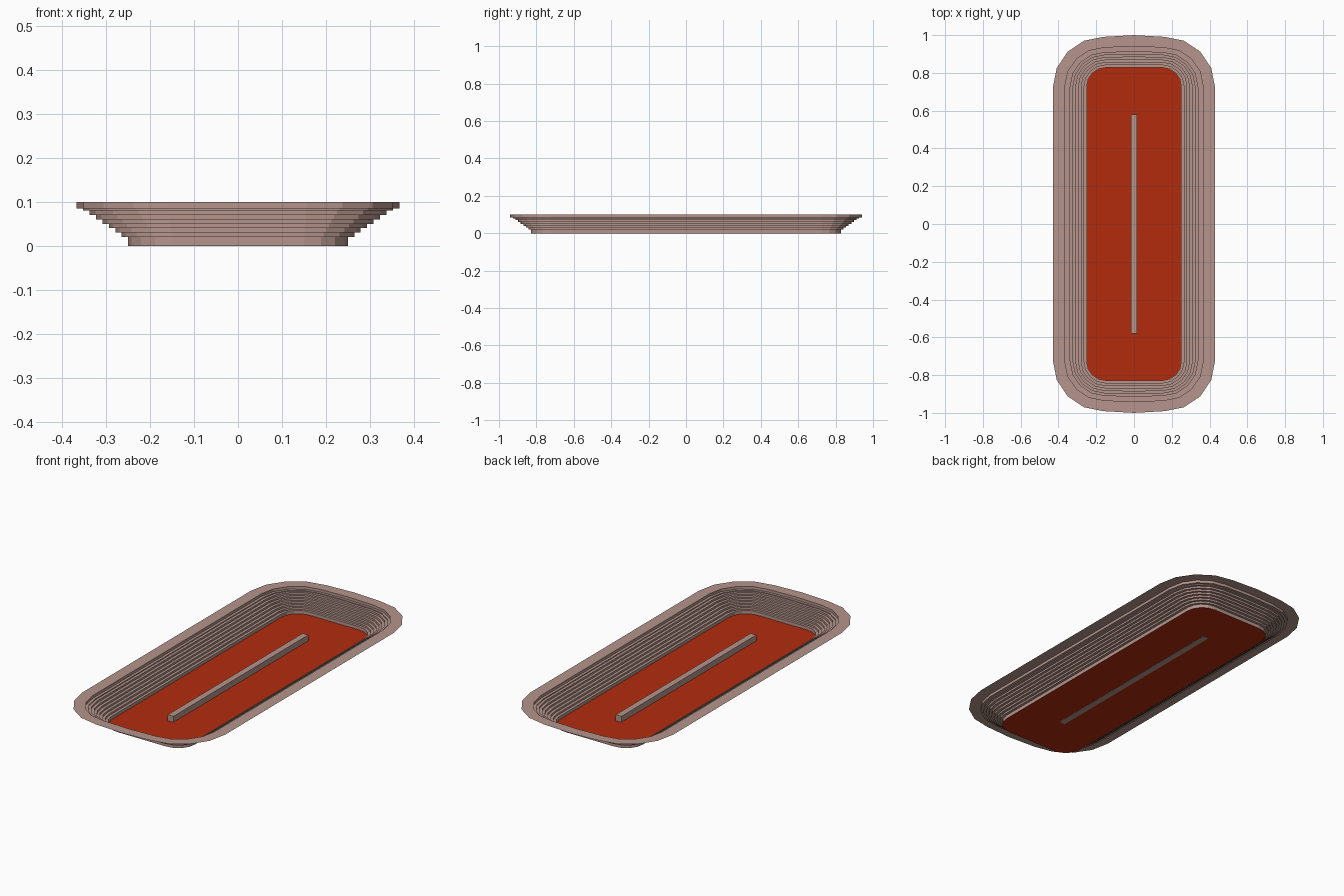
import bpy, bmesh, math

if "Cube" in bpy.data.objects:
    bpy.data.objects.remove(bpy.data.objects["Cube"])


def material(name, rgb):
    m = bpy.data.materials.new(name)
    m.diffuse_color = (*rgb, 1)
    m.use_nodes = True
    m.node_tree.nodes["Principled BSDF"].inputs["Base Color"].default_value = m.diffuse_color
    return m


def finish(name, bm, mat):
    bmesh.ops.recalc_face_normals(bm, faces=bm.faces[:])
    mesh = bpy.data.meshes.new(name)
    bm.to_mesh(mesh)
    bm.free()
    mesh.materials.append(mat)
    obj = bpy.data.objects.new(name, mesh)
    bpy.context.collection.objects.link(obj)
    return obj


def outline(hx, hy, r, bow, seg=4):
    """Rounded rectangle whose short ends bow out slightly in the middle."""
    quarter = [(hx - r + r * math.cos(a), hy - bow - r + r * math.sin(a))
               for a in (math.pi / 2 * i / seg for i in range(seg + 1))]
    half = quarter + [(0, hy)] + [(-x, y) for x, y in reversed(quarter)]
    return half + [(-x, -y) for x, y in half]


def ring(bm, t, z):
    # t runs from 0 at the floor to 1 at the top step, about 1.53 at the rim
    pts = outline(0.25 + 0.117 * t, 0.828 + 0.112 * t, 0.1 + 0.11 * t, 0.006 * t)
    return [bm.verts.new((x, y, z)) for x, y in pts]


tan = material("tan", (0.46, 0.30, 0.26))
red = material("red", (0.45, 0.024, 0.004))

# Stepped basin wall: vertical risers joined by flat treads, ending in the flat rim
heights = [0, 0.02, 0.03, 0.04, 0.05, 0.06, 0.07, 0.08, 0.085, 0.1]
profile = []
for i in range(9):
    profile += [(i / 8, heights[i]), (i / 8, heights[i + 1])]
profile.append((1.535, 0.1))
bm = bmesh.new()
rings = [ring(bm, t, z) for t, z in profile]
for a, b in zip(rings, rings[1:]):
    n = len(a)
    for k in range(n):
        bm.faces.new((a[k], a[(k + 1) % n], b[(k + 1) % n], b[k]))
finish("stepped_wall", bm, tan)

# Floor panel
bm = bmesh.new()
bm.faces.new(ring(bm, 0, 0.002))
finish("floor", bm, red)

# Long centre bar
bm = bmesh.new()
bmesh.ops.create_cube(bm, size=1)
for v in bm.verts:
    v.co = (v.co.x * 0.034, v.co.y * 1.16, (v.co.z + 0.5) * 0.034)
finish("centre_bar", bm, tan)
